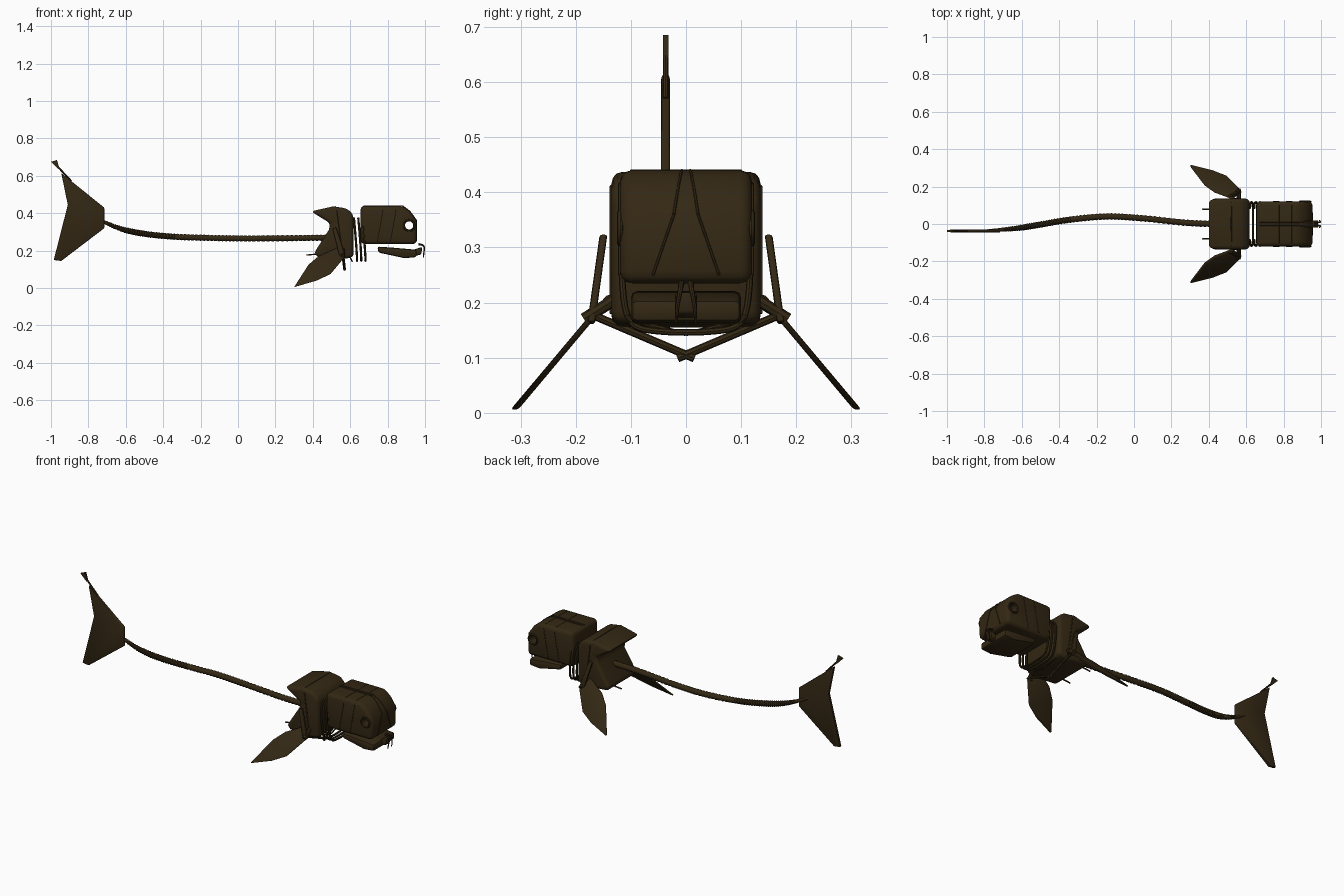
import bpy, bmesh, math
from mathutils import Vector

if "Cube" in bpy.data.objects:
    bpy.data.objects.remove(bpy.data.objects["Cube"], do_unlink=True)

bronze = bpy.data.materials.new("dark_bronze")
bronze.use_nodes = True
bronze.diffuse_color = (0.034, 0.021, 0.007, 1)
bronze.node_tree.nodes["Principled BSDF"].inputs["Base Color"].default_value = bronze.diffuse_color


def activate(ob):
    bpy.ops.object.select_all(action='DESELECT')
    ob.select_set(True)
    bpy.context.view_layer.objects.active = ob


def finish(name, bm, bevel=0, segments=3):
    bmesh.ops.recalc_face_normals(bm, faces=bm.faces)
    mesh = bpy.data.meshes.new(name)
    bm.to_mesh(mesh)
    bm.free()
    mesh.materials.append(bronze)
    ob = bpy.data.objects.new(name, mesh)
    bpy.context.collection.objects.link(ob)
    activate(ob)
    if bevel:
        mod = ob.modifiers.new("Bevel", 'BEVEL')
        mod.width, mod.segments = bevel, segments
        mod.limit_method, mod.angle_limit = 'ANGLE', math.radians(35)
        bpy.ops.object.modifier_apply(modifier=mod.name)
    bpy.ops.object.shade_smooth_by_angle(angle=math.radians(40))
    return ob


def prism(name, outline, near, far, bevel=0, segments=3):
    """Side outline in x, z; near and far give y, or a function of z."""
    fix = lambda y, z: y(z) if callable(y) else y
    bm = bmesh.new()
    a, b = [[bm.verts.new((x, fix(y, z), z)) for x, z in outline] for y in (near, far)]
    bm.faces.new(a)
    bm.faces.new(b[::-1])
    for i in range(len(a)):
        j = (i + 1) % len(a)
        bm.faces.new((a[i], b[i], b[j], a[j]))
    return finish(name, bm, bevel, segments)


def smooth_path(points, steps):
    pts = [Vector(p) for p in points]
    pts = [2 * pts[0] - pts[1]] + pts + [2 * pts[-1] - pts[-2]]
    out = []
    for a, b, c, d in zip(pts, pts[1:], pts[2:], pts[3:]):
        for k in range(steps):
            t = k / steps
            out.append(0.5 * (2 * b + (c - a) * t + (2 * a - 5 * b + 4 * c - d) * t * t
                              + (3 * b - a - 3 * c + d) * t ** 3))
    return out + [pts[-2]]


def tube(name, path, radius, sides=8, closed=False):
    """Sweep a circle on a path; radius is a number or a function of the ring index."""
    bm = bmesh.new()
    path = [Vector(p) for p in path]
    n = len(path)
    rings = []
    for i, p in enumerate(path):
        ahead = path[(i + 1) % n if closed else min(i + 1, n - 1)]
        behind = path[i - 1 if closed else max(i - 1, 0)]
        t = (ahead - behind).normalized()
        if closed or name.startswith("eye"):
            ref = Vector((0, 1, 0))
        else:
            ref = Vector((0, 0, 1)) if abs(t.z) < 0.8 else Vector((1, 0, 0))
        u = t.cross(ref).normalized()
        v = u.cross(t)
        r = radius(i) if callable(radius) else radius
        rings.append([bm.verts.new(p + r * (u * math.cos(s) + v * math.sin(s)))
                      for s in (math.tau * k / sides for k in range(sides))])
    for i in range(n if closed else n - 1):
        a, b = rings[i], rings[(i + 1) % n]
        for k in range(sides):
            j = (k + 1) % sides
            bm.faces.new((a[k], a[j], b[j], b[k]))
    if not closed:
        bm.faces.new(rings[0])
        bm.faces.new(rings[-1][::-1])
    return finish(name, bm)


# Head block with an eye opening straight through
head = prism("head", [(0.655, 0.235), (0.955, 0.235), (0.955, 0.36), (0.92, 0.41),
                      (0.88, 0.44), (0.655, 0.44)], -0.12, 0.12, 0.022)
bpy.ops.mesh.primitive_cylinder_add(vertices=24, radius=0.022, depth=0.4,
                                    location=(0.915, 0, 0.335), rotation=(math.pi / 2, 0, 0))
cutter = bpy.context.object
cutter.name = "eye_cutter"
cutter.hide_render = True
cut = head.modifiers.new("Eye", 'BOOLEAN')
cut.object, cut.solver = cutter, 'EXACT'
activate(head)
bpy.ops.object.modifier_apply(modifier=cut.name)
bpy.data.objects.remove(cutter, do_unlink=True)

# Body shell: overhanging hood at the back, swept lower edge
prism("body_shell", [(0.39, 0.41), (0.51, 0.437), (0.585, 0.425), (0.618, 0.39), (0.618, 0.165),
                     (0.56, 0.155), (0.43, 0.165), (0.405, 0.185), (0.485, 0.31), (0.495, 0.345)],
      -0.135, 0.135, 0.02)

# Lower jaw and front tusks
prism("jaw", [(0.745, 0.222), (0.84, 0.215), (0.955, 0.205), (0.955, 0.165),
              (0.89, 0.16), (0.75, 0.19)], -0.1, 0.1, 0.012, 2)
prism("chin", [(0.94, 0.205), (0.985, 0.22), (0.98, 0.18), (0.94, 0.17)], -0.02, 0.02, 0.006, 2)

# Segmented tail spine
spine_points = [(0.52, 0, 0.27), (0.3, 0.005, 0.267), (0.05, 0.03, 0.265), (-0.15, 0.04, 0.268),
                (-0.35, 0.022, 0.275), (-0.5, -0.003, 0.29), (-0.62, -0.022, 0.315),
                (-0.73, -0.032, 0.36), (-0.82, -0.036, 0.41)]
spine = smooth_path(spine_points, 20)
last = len(spine) - 1
tube("tail_spine", spine,
     lambda i: (0.018 if i % 2 else 0.0145) * min(1, 0.25 + 2.5 * (last - i) / last), 10)

# Tail fin with a flag tip
tail_y = -0.037
prism("tail_fin", [(-0.945, 0.615), (-0.715, 0.43), (-0.715, 0.32), (-0.945, 0.145),
                   (-0.985, 0.15), (-0.91, 0.445)], tail_y - 0.008, tail_y + 0.008, 0.004, 2)
prism("tail_tip", [(-1.0, 0.675), (-0.968, 0.685), (-0.955, 0.64), (-0.96, 0.635)],
      tail_y - 0.005, tail_y + 0.005)
tube("tail_tip_rod", [(-0.965, tail_y, 0.65), (-0.89, tail_y, 0.57)], 0.005)

# Rib hoops in the neck
for n, x in enumerate((0.632, 0.655, 0.677)):
    hoop = [(x - 0.012, 0.085, 0.375), (x - 0.008, 0.113, 0.33), (x, 0.115, 0.23),
            (x + 0.004, 0.1, 0.165), (x + 0.004, 0.05, 0.148)]
    full = hoop + [(hx, -hy, hz) for hx, hy, hz in reversed(hoop)]
    tube(f"neck_rib_{n + 1}", smooth_path(full, 4), 0.006)

# Panel seams wrapped over the head and body
for x in (0.775, 0.845):
    tube("head_band", [(x - 0.03, -0.121, 0.25), (x, -0.121, 0.415), (x, -0.1, 0.439),
                       (x, 0.1, 0.439), (x, 0.121, 0.415), (x - 0.03, 0.121, 0.25)], 0.0025, 6)

# Paired parts
fin_outline = [(0.30, 0.005), (0.377, 0.125), (0.43, 0.17), (0.53, 0.215), (0.57, 0.165),
               (0.495, 0.075), (0.42, 0.04)]
for side, s in (("left", 1), ("right", -1)):
    slope = lambda z, off: s * (0.165 + off + (0.18 - z) * 0.84)
    prism(f"{side}_fin", fin_outline, lambda z: slope(z, -0.007), lambda z: slope(z, 0.007), 0.004, 2)
    prism(f"{side}_fin_strut", [(0.505, 0.318), (0.525, 0.325), (0.55, 0.25), (0.575, 0.165),
                                (0.545, 0.16), (0.525, 0.24)],
          lambda z: s * (0.143 + (0.32 - z) * 0.14), lambda z: s * (0.157 + (0.32 - z) * 0.14), 0.005, 2)
    tube(f"{side}_shoulder_pin", [(0.56, s * 0.13, 0.205), (0.56, s * 0.185, 0.17)], 0.011)
    tube(f"{side}_belly_rod", [(0.56, s * 0.18, 0.182), (0.57, s * -0.015, 0.099)], 0.0075)
    tube(f"{side}_belly_brace", [(0.6, s * 0.09, 0.165), (0.61, 0, 0.143)], 0.004)
    tube(f"{side}_rear_pin", [(0.365, s * 0.08, 0.176), (0.45, s * 0.08, 0.185)], 0.004, 6)
    tube(f"{side}_tusk", smooth_path([(0.965, s * 0.008, 0.235), (0.993, s * 0.01, 0.225),
                                      (0.994, s * 0.016, 0.19), (0.99, s * 0.018, 0.162)], 4),
         lambda i: 0.006 - 0.0003 * i)
    ring = [(0.915 + 0.028 * math.cos(a), s * 0.119, 0.335 + 0.028 * math.sin(a))
            for a in (math.tau * k / 24 for k in range(24))]
    tube(f"eye_ring_{side}", ring, 0.006, 8, True)
    tube(f"{side}_face_seam", [(0.956, s * 0.022, 0.36), (0.956, s * 0.06, 0.25)], 0.0025, 6)
    tube(f"{side}_brow_seam", [(0.88, s * 0.008, 0.44), (0.92, s * 0.014, 0.41),
                               (0.956, s * 0.022, 0.36)], 0.0025, 6)
    tube(f"{side}_crown_seam", [(0.67, s * 0.008, 0.44), (0.88, s * 0.008, 0.44)], 0.0025, 6)
    tube(f"{side}_body_seam", [(0.56, s * 0.136, 0.18), (0.53, s * 0.136, 0.41),
                               (0.52, s * 0.115, 0.434), (0.52, 0, 0.436)], 0.003, 6)
